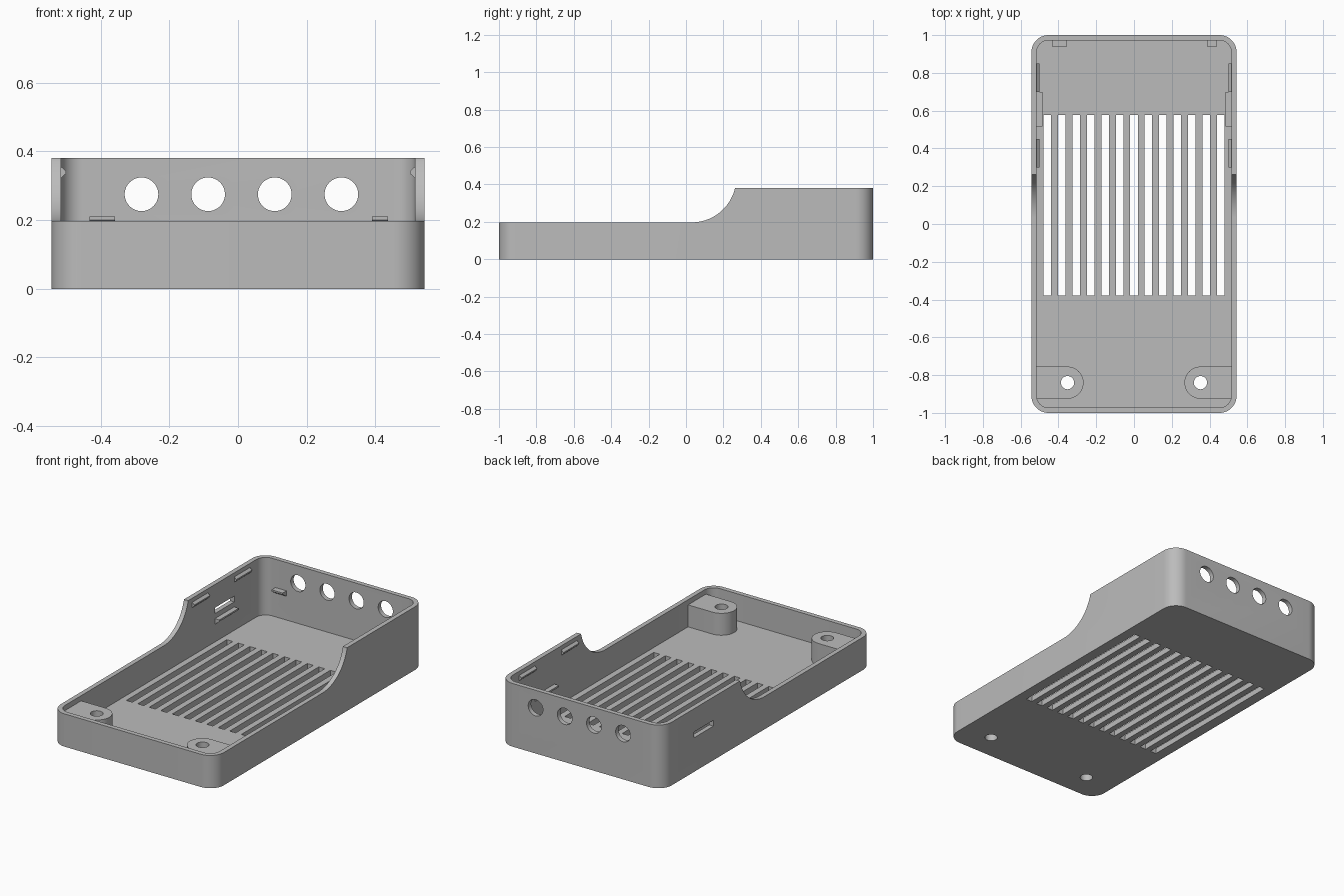
import bpy, bmesh
from math import sin, cos, pi, asin

cube = bpy.data.objects.get("Cube")
if cube:
    bpy.data.objects.remove(cube)

# Main dimensions
HALF_X, HALF_Y = 0.543, 1.0
WALL, FLOOR = 0.028, 0.034
HIGH, LOW = 0.38, 0.197
INNER_X, INNER_Y = HALF_X - WALL, HALF_Y - WALL

grey = bpy.data.materials.new("plain grey")
grey.use_nodes = True
colour = (0.5, 0.5, 0.5, 1)
grey.diffuse_color = colour
grey.node_tree.nodes["Principled BSDF"].inputs["Base Color"].default_value = colour


def prism(name, points, axis, start, end):
    """Extrude a 2D outline along one axis."""
    place = {"x": lambda a, b, t: (t, a, b),
             "y": lambda a, b, t: (a, t, b),
             "z": lambda a, b, t: (a, b, t)}[axis]
    bm = bmesh.new()
    low = [bm.verts.new(place(a, b, start)) for a, b in points]
    high = [bm.verts.new(place(a, b, end)) for a, b in points]
    bm.faces.new(low)
    bm.faces.new(high)
    n = len(points)
    for i in range(n):
        j = (i + 1) % n
        bm.faces.new((low[i], low[j], high[j], high[i]))
    bmesh.ops.recalc_face_normals(bm, faces=bm.faces)
    mesh = bpy.data.meshes.new(name)
    bm.to_mesh(mesh)
    bm.free()
    mesh.materials.append(grey)
    obj = bpy.data.objects.new(name, mesh)
    bpy.context.scene.collection.objects.link(obj)
    return obj


def arc(cx, cy, r, start, end, steps):
    return [(cx + r * cos(start + (end - start) * i / steps),
             cy + r * sin(start + (end - start) * i / steps)) for i in range(steps + 1)]


def circle(cx, cy, r, steps=48):
    return arc(cx, cy, r, 0, 2 * pi, steps)[:-1]


def rectangle(x0, x1, y0, y1):
    return [(x0, y0), (x1, y0), (x1, y1), (x0, y1)]


def rounded(hx, hy, r):
    points = []
    for i, (sx, sy) in enumerate([(1, 1), (-1, 1), (-1, -1), (1, -1)]):
        points += arc(sx * (hx - r), sy * (hy - r), r, i * pi / 2, (i + 1) * pi / 2, 12)
    return points


def cut(obj, cutters):
    """Subtract every cutter, bake the result and delete the cutters."""
    for cutter in cutters:
        cutter.hide_render = True
        mod = obj.modifiers.new("cut", "BOOLEAN")
        mod.operation = "DIFFERENCE"
        mod.solver = "EXACT"
        mod.object = cutter
    graph = bpy.context.evaluated_depsgraph_get()
    graph.update()
    baked = bpy.data.meshes.new_from_object(obj.evaluated_get(graph))
    obj.modifiers.clear()
    obj.data = baked
    for cutter in cutters:
        bpy.data.objects.remove(cutter)


# Tray shell
tray = prism("tray", rounded(HALF_X, HALF_Y, 0.09), "z", 0, HIGH)
cutters = [prism("cavity_cutter", rounded(INNER_X, INNER_Y, 0.09 - WALL), "z", FLOOR, 1)]

# Lowered front with a curved step up to the back
step_y, radius = 0.03, 0.2386
sweep = asin((0.262 - step_y) / radius)
step = arc(step_y, LOW + radius, radius, -pi / 2, -pi / 2 + sweep, 20)
outline = [(-1.2, LOW)] + step + [(step[-1][0], 0.6), (-1.2, 0.6)]
cutters.append(prism("step_cutter", outline, "x", -1, 1))

# Floor vents
for i in range(13):
    x = (i - 6) * 0.0765
    cutters.append(prism("vent_cutter", rectangle(x - 0.02, x + 0.02, -0.378, 0.578),
                         "z", -0.1, 0.1))

# Round ports in the back wall
for i in range(4):
    cutters.append(prism("port_cutter", circle(-0.281 + i * 0.194, 0.275, 0.049), "y", 0.9, 1.1))

# Slot in one side wall
cutters.append(prism("side_slot_cutter", rectangle(0.515, 0.70, 0.205, 0.24), "x", -0.7, -0.45))

# Screw holes
BOSS_X, BOSS_Y, BOSS_R = 0.352, -0.84, 0.085
for side in (-1, 1):
    cutters.append(prism("screw_cutter", circle(side * BOSS_X, BOSS_Y, 0.035), "z", -0.1, 0.1))
cut(tray, cutters)
parts = [tray]

for side, label in ((1, "left"), (-1, "right")):
    # Screw boss running into the side wall
    outer = INNER_X + 0.005
    shape = [(outer, BOSS_Y + BOSS_R)]
    shape += arc(BOSS_X, BOSS_Y, BOSS_R, pi / 2, 3 * pi / 2, 24)
    shape += [(outer, BOSS_Y - BOSS_R)]
    boss = prism(label + "_screw_boss", [(side * x, y) for x, y in shape],
                 "z", FLOOR - 0.004, 0.166)
    cut(boss, [prism("screw_cutter", circle(side * BOSS_X, BOSS_Y, 0.035), "z", -0.1, 0.3)])
    parts.append(boss)

    # Snap ridges near the rim
    ridge = [(side * (INNER_X + 0.003), 0.32), (side * (INNER_X - 0.014), 0.335),
             (side * (INNER_X - 0.014), 0.343), (side * (INNER_X + 0.003), 0.358)]
    for place, y in (("front", 0.30), ("back", 0.70)):
        parts.append(prism(f"{label}_{place}_snap_ridge", ridge, "y", y, y + 0.15))

    # Board support ledge on the side wall
    ledge = [(side * (INNER_X + 0.003), 0.175), (side * 0.485, 0.175),
             (side * 0.485, 0.165), (side * (INNER_X + 0.003), 0.138)]
    parts.append(prism(label + "_board_ledge", ledge, "y", 0.515, 0.70))

# Board support tabs on the back wall
tab = [(INNER_Y + 0.003, 0.21), (0.936, 0.21), (0.936, 0.20), (INNER_Y + 0.003, 0.175)]
parts.append(prism("right_back_tab", tab, "x", -0.432, -0.358))
parts.append(prism("left_back_tab", tab, "x", 0.39, 0.437))

# Smooth the curves and keep the edges sharp
bpy.ops.object.select_all(action="DESELECT")
for part in parts:
    part.select_set(True)
bpy.context.view_layer.objects.active = tray
bpy.ops.object.shade_smooth_by_angle(angle=pi / 6)
